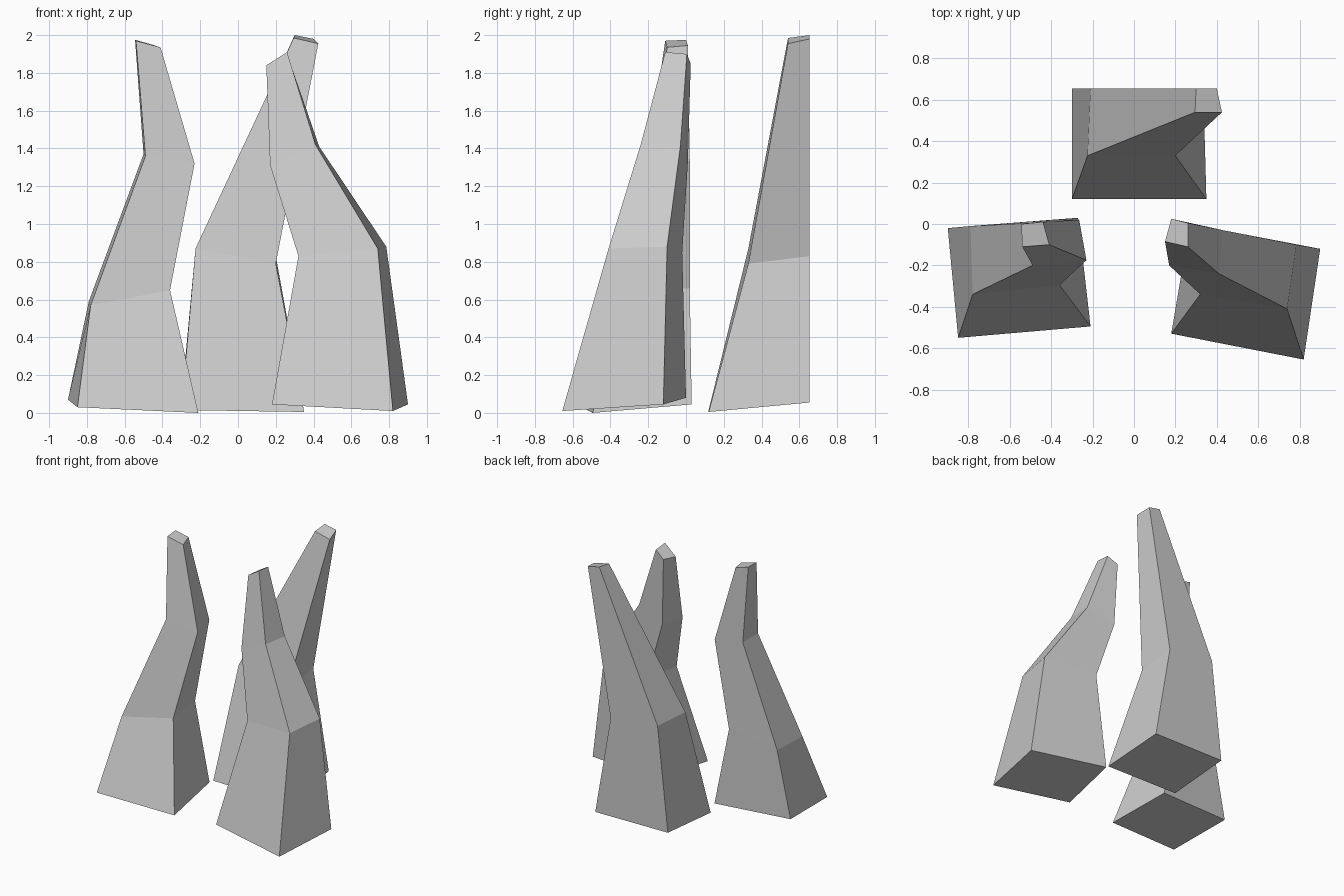
import bpy, bmesh


def claw(name, rings):
    """Loft a tapering, capped claw through four-sided cross-sections.
    Each ring runs front left, front right, back right, back left."""
    bm = bmesh.new()
    loops = [[bm.verts.new(p) for p in ring] for ring in rings]
    for lower, upper in zip(loops, loops[1:]):
        for i in range(4):
            j = (i + 1) % 4
            bm.faces.new((lower[i], lower[j], upper[j], upper[i]))
    bm.faces.new(loops[0][::-1])
    bm.faces.new(loops[-1])
    bmesh.ops.recalc_face_normals(bm, faces=bm.faces)
    mesh = bpy.data.meshes.new(name)
    bm.to_mesh(mesh)
    bm.free()
    obj = bpy.data.objects.new(name, mesh)
    bpy.context.collection.objects.link(obj)
    return obj


# Left claw: base, two bends, tip
claw("left_claw", [
    [(-.85, -.55, .03), (-.21, -.495, 0), (-.27, .03, .045), (-.90, -.02, .07)],
    [(-.78, -.34, .57), (-.36, -.295, .65), (-.39, .02, .66), (-.79, -.01, .59)],
    [(-.49, -.20, 1.36), (-.23, -.175, 1.32), (-.265, .02, 1.335), (-.50, .005, 1.37)],
    [(-.54, -.11, 1.97), (-.41, -.10, 1.935), (-.44, .01, 1.945), (-.545, 0, 1.975)],
])

# Right claw: base, two bends, tip
claw("right_claw", [
    [(.18, -.53, .045), (.82, -.655, .01), (.90, -.12, .045), (.27, 0, .08)],
    [(.32, -.34, .83), (.74, -.41, .87), (.785, -.10, .88), (.35, -.02, .85)],
    [(.17, -.20, 1.31), (.41, -.24, 1.42), (.43, -.03, 1.41), (.20, .01, 1.33)],
    [(.15, -.085, 1.84), (.26, -.11, 1.91), (.26, .005, 1.90), (.18, .025, 1.85)],
])

# Back claw: base, one bend, tip
claw("back_claw", [
    [(-.30, .12, .015), (.35, .12, .005), (.335, .655, .055), (-.30, .655, .06)],
    [(-.225, .33, .87), (.20, .33, .79), (.20, .655, .83), (-.21, .655, .88)],
    [(.295, .54, 1.985), (.425, .54, 1.955), (.40, .655, 1.98), (.30, .655, 2.0)],
])
